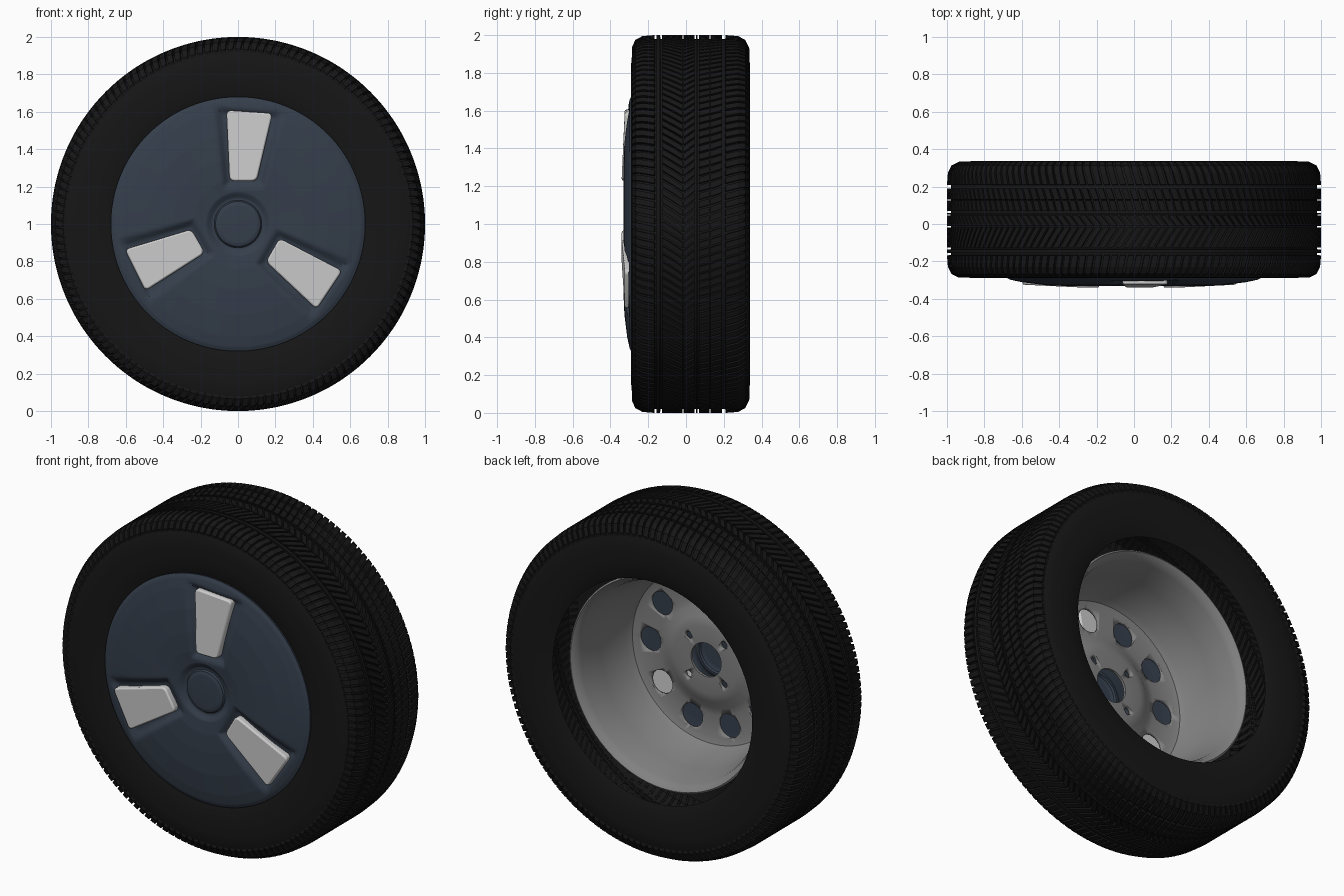
import bpy, bmesh
from math import sin, cos, pi, radians, hypot

if "Cube" in bpy.data.objects:
    bpy.data.objects.remove(bpy.data.objects["Cube"])

CZ = 1.0  # axle height; the axle runs along y


def material(name, rgb):
    m = bpy.data.materials.new(name)
    m.diffuse_color = (*rgb, 1)
    m.use_nodes = True
    m.node_tree.nodes["Principled BSDF"].inputs["Base Color"].default_value = m.diffuse_color
    return m


RUBBER = material("rubber", (0.008, 0.008, 0.008))
BLUE = material("dark_blue", (0.035, 0.048, 0.07))
STEEL = material("steel", (0.22, 0.22, 0.22))
LIGHT = material("light_grey", (0.7, 0.7, 0.7))


def polar(r, a, y):
    return (r * cos(a), y, CZ + r * sin(a))


def finish(bm, name, mat, angle=35):
    bmesh.ops.recalc_face_normals(bm, faces=bm.faces[:])
    me = bpy.data.meshes.new(name)
    bm.to_mesh(me)
    bm.free()
    ob = bpy.data.objects.new(name, me)
    bpy.context.collection.objects.link(ob)
    me.materials.append(mat)
    bpy.ops.object.select_all(action='DESELECT')
    ob.select_set(True)
    bpy.context.view_layer.objects.active = ob
    bpy.ops.object.shade_smooth_by_angle(angle=radians(angle))
    return ob


def revolve(name, profile, mat, n=128, closed=False):
    """Spin a (y, r) profile around the axle."""
    bm = bmesh.new()
    rings = [[bm.verts.new(polar(r, 2 * pi * i / n, y)) for i in range(n)] for y, r in profile]
    pairs = list(zip(rings, rings[1:])) + ([(rings[-1], rings[0])] if closed else [])
    for a, b in pairs:
        for i in range(n):
            j = (i + 1) % n
            bm.faces.new((a[i], a[j], b[j], b[i]))
    return finish(bm, name, mat)


# Tyre carcass: open shell with hollow inside
revolve("tyre", [(-0.268, 0.66), (-0.282, 0.70), (-0.289, 0.77), (-0.290, 0.85), (-0.284, 0.92),
                 (-0.262, 0.962), (-0.22, 0.978), (0.02, 0.98), (0.27, 0.978), (0.308, 0.962),
                 (0.331, 0.92), (0.338, 0.85), (0.337, 0.77), (0.33, 0.70), (0.316, 0.66)], RUBBER, 144)


# Tread: rows of slanted blocks, each path point is (y, radius, slant along the tread)
def tread_row(bm, path, n, fill, depth=0.024):
    w = 2 * pi / n * fill
    for i in range(n):
        a0 = 2 * pi * i / n
        top, low = [], []
        for y, r, s in path:
            a = a0 + s
            top.append([bm.verts.new(polar(r, a + k, y)) for k in (0, w)])
            yl = 0.025 + (y - 0.025) * 0.985
            low.append([bm.verts.new(polar(r - depth, a + k, yl)) for k in (0, w)])
        for k in range(len(path) - 1):
            t, u, l, m = top[k], top[k + 1], low[k], low[k + 1]
            bm.faces.new((t[0], t[1], u[1], u[0]))
            bm.faces.new((t[0], u[0], m[0], l[0]))
            bm.faces.new((t[1], l[1], m[1], u[1]))
        for e in (0, -1):
            bm.faces.new((top[e][0], top[e][1], low[e][1], low[e][0]))


bm = bmesh.new()
N = 144
tread_row(bm, [(-0.287, 0.935, 0.03), (-0.268, 0.975, 0.022), (-0.23, 0.995, 0.012), (-0.168, 1, 0)], N, 0.72)
tread_row(bm, [(-0.156, 1, 0), (-0.137, 1, 0)], N, 1.0)
tread_row(bm, [(-0.126, 1, 0.07), (-0.07, 1, 0.035), (-0.018, 1, 0)], N, 0.72)
tread_row(bm, [(-0.012, 1, 0), (0.045, 1, 0.045)], N, 0.72)
tread_row(bm, [(0.052, 1, 0), (0.06, 1, 0)], N, 1.0)
tread_row(bm, [(0.07, 1, 0), (0.125, 1, 0.016)], N, 0.75)
tread_row(bm, [(0.131, 1, 0.016), (0.19, 1, 0.036)], N, 0.75)
tread_row(bm, [(0.21, 1, 0), (0.275, 0.995, 0.018), (0.314, 0.975, 0.03), (0.335, 0.93, 0.036)], N, 0.72)
finish(bm, "tread_blocks", RUBBER, 20)

# Steel rim: barrel, flanges, disc and raised hub plate
rim = revolve("rim", [(-0.19, 0.10), (-0.188, 0.20), (-0.198, 0.25), (-0.23, 0.30), (-0.235, 0.34),
                      (-0.235, 0.47), (-0.222, 0.51), (-0.19, 0.53), (0.0, 0.565), (0.15, 0.59),
                      (0.185, 0.605), (0.20, 0.625), (0.195, 0.635), (0.175, 0.615), (0.0, 0.58),
                      (-0.17, 0.55), (-0.23, 0.60), (-0.262, 0.66), (-0.272, 0.655), (-0.252, 0.58),
                      (-0.25, 0.47), (-0.25, 0.34), (-0.245, 0.29), (-0.213, 0.24), (-0.205, 0.10)],
              STEEL, closed=True)

# Ten vent holes and four bolt holes cut through the disc
bm = bmesh.new()


def add_hole(ring_r, a, rad):
    ends = [[bm.verts.new((ring_r * cos(a) + rad * cos(2 * pi * i / 24), y,
                           CZ + ring_r * sin(a) + rad * sin(2 * pi * i / 24)))
             for i in range(24)] for y in (-0.29, -0.15)]
    bm.faces.new(ends[0])
    bm.faces.new(ends[1])
    for i in range(24):
        j = (i + 1) % 24
        bm.faces.new((ends[0][i], ends[0][j], ends[1][j], ends[1][i]))


for i in range(10):
    add_hole(0.40, radians(36 * i), 0.07)
for i in range(4):
    add_hole(0.165, radians(45 + 90 * i), 0.022)
cutter = finish(bm, "hole_cutter", STEEL)
cutter.hide_render = True
mod = rim.modifiers.new("holes", 'BOOLEAN')
mod.object = cutter
mod.operation = 'DIFFERENCE'
mod.solver = 'EXACT'
bpy.context.view_layer.objects.active = rim
bpy.ops.object.modifier_apply(modifier="holes")
bpy.data.objects.remove(cutter)

# Wheel cover: domed disc with centre boss and three sunken pockets
DOME = [(0, -0.32), (0.105, -0.317), (0.12, -0.312), (0.127, -0.302), (0.138, -0.302), (0.17, -0.322),
        (0.24, -0.33), (0.35, -0.332), (0.48, -0.326), (0.6, -0.311), (0.66, -0.298), (0.68, -0.288)]
POCKET = [(-0.13, 0.635), (-0.085, 0.185), (0.145, 0.185), (0.25, 0.605)]


def dome(r):
    for (r0, y0), (r1, y1) in zip(DOME, DOME[1:]):
        if r <= r1:
            return y0 + (y1 - y0) * (r - r0) / (r1 - r0)
    return DOME[-1][1]


def turn(x, z, a):
    return x * cos(a) - z * sin(a), x * sin(a) + z * cos(a)


def sink(x, z):
    best = 0
    for k in range(3):
        px, pz = turn(x, z, k * 2 * pi / 3)
        d = 1
        for (x0, z0), (x1, z1) in zip(POCKET, POCKET[1:] + POCKET[:1]):
            ex, ez = x1 - x0, z1 - z0
            d = min(d, (ex * (pz - z0) - ez * (px - x0)) / hypot(ex, ez))
        t = max(0, min(1, d / 0.045))
        best = max(best, t * t * (3 - 2 * t))
    return 0.028 * best


bm = bmesh.new()
SEG = 192
radii = sorted({r for r, y in DOME[1:]} | {round(0.04 + 0.0133 * i, 4) for i in range(48)})
rings = []
for r in radii:
    ring = []
    for i in range(SEG):
        a = 2 * pi * i / SEG
        ring.append(bm.verts.new(polar(r, a, dome(r) + sink(r * cos(a), r * sin(a)))))
    rings.append(ring)
rings.append([bm.verts.new(polar(0.675, 2 * pi * i / SEG, -0.268)) for i in range(SEG)])
bm.faces.new(rings[0])
for a, b in zip(rings, rings[1:]):
    for i in range(SEG):
        j = (i + 1) % SEG
        bm.faces.new((a[i], a[j], b[j], b[i]))
finish(bm, "wheel_cover", BLUE)

# Three light trapezoid plates standing in the pockets
PLATE = [(-0.062, 0.608), (-0.045, 0.23), (0.10, 0.23), (0.185, 0.592)]
for k in range(3):
    bm = bmesh.new()
    front, back = [], []
    for x, z in PLATE:
        fy = -0.341 if z < 0.4 else -0.324
        tx, tz = turn(x, z, k * 2 * pi / 3)
        front.append(bm.verts.new((tx, fy, CZ + tz)))
        back.append(bm.verts.new((tx, fy + 0.05, CZ + tz)))
    bm.faces.new(front)
    bm.faces.new(back)
    for i in range(4):
        j = (i + 1) % 4
        bm.faces.new((front[i], front[j], back[j], back[i]))
    sides = [bm.edges.get((front[i], back[i])) for i in range(4)]
    bmesh.ops.bevel(bm, geom=sides, offset=0.025, segments=4, profile=0.5, affect='EDGES')
    plate = finish(bm, f"cover_plate_{k + 1}", LIGHT)
    bev = plate.modifiers.new("soft_edge", 'BEVEL')
    bev.width = 0.009
    bev.segments = 2
